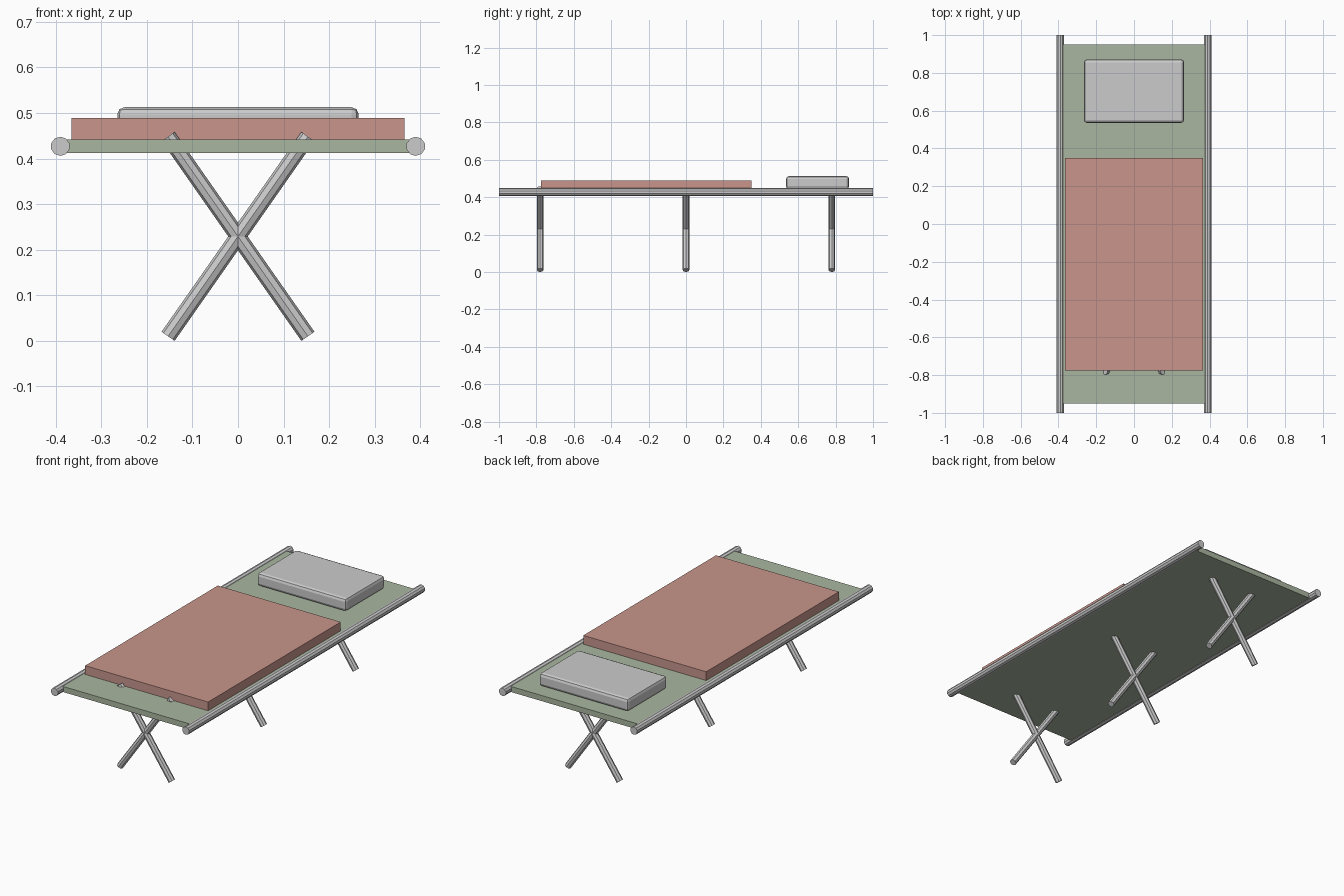
import bpy
from math import pi, sin, cos, radians

if "Cube" in bpy.data.objects:
    bpy.data.objects.remove(bpy.data.objects["Cube"])


def paint(obj, name, color):
    mat = bpy.data.materials.new(name)
    mat.diffuse_color = (*color, 1)
    mat.use_nodes = True
    mat.node_tree.nodes["Principled BSDF"].inputs["Base Color"].default_value = mat.diffuse_color
    obj.data.materials.append(mat)


def box(name, x, y, z):
    """Box from (min, max) ranges on each axis."""
    bpy.ops.mesh.primitive_cube_add(size=1, location=[(a + b) / 2 for a, b in (x, y, z)])
    obj = bpy.context.object
    obj.name = name
    obj.scale = [b - a for a, b in (x, y, z)]
    bpy.ops.object.transform_apply(location=False, rotation=False, scale=True)
    return obj


def tube(name, sides, radius, length, location, rotation):
    bpy.ops.mesh.primitive_cylinder_add(vertices=sides, radius=radius, depth=length,
                                        location=location, rotation=rotation)
    bpy.context.object.name = name


# Canvas bed and folded blanket
canvas = box("canvas", (-0.38, 0.38), (-0.95, 0.95), (0.412, 0.442))
paint(canvas, "olive canvas", (0.40, 0.47, 0.35))
blanket = box("blanket", (-0.365, 0.365), (-0.775, 0.35), (0.44, 0.489))
paint(blanket, "red blanket", (0.58, 0.30, 0.26))

# Pillow with softened edges
pillow = box("pillow", (-0.265, 0.265), (0.535, 0.872), (0.443, 0.513))
bevel = pillow.modifiers.new("soft edges", "BEVEL")
bevel.width = 0.016
bevel.segments = 2

# Side rails
for side, label in ((-1, "left"), (1, "right")):
    tube(f"{label}_rail", 10, 0.021, 2.0, (side * 0.39, 0, 0.427), (pi / 2, 0, 0))

# Three pairs of crossed legs, standing on the floor
tilt, leg_length, leg_radius = radians(35), 0.535, 0.0175
leg_z = leg_length / 2 * cos(tilt) + leg_radius * sin(tilt)
for y, place in ((-0.78, "front"), (0, "middle"), (0.78, "back")):
    for side, label in ((-1, "left"), (1, "right")):
        tube(f"{place}_{label}_leg", 8, leg_radius, leg_length, (0, y, leg_z), (0, side * tilt, 0))
